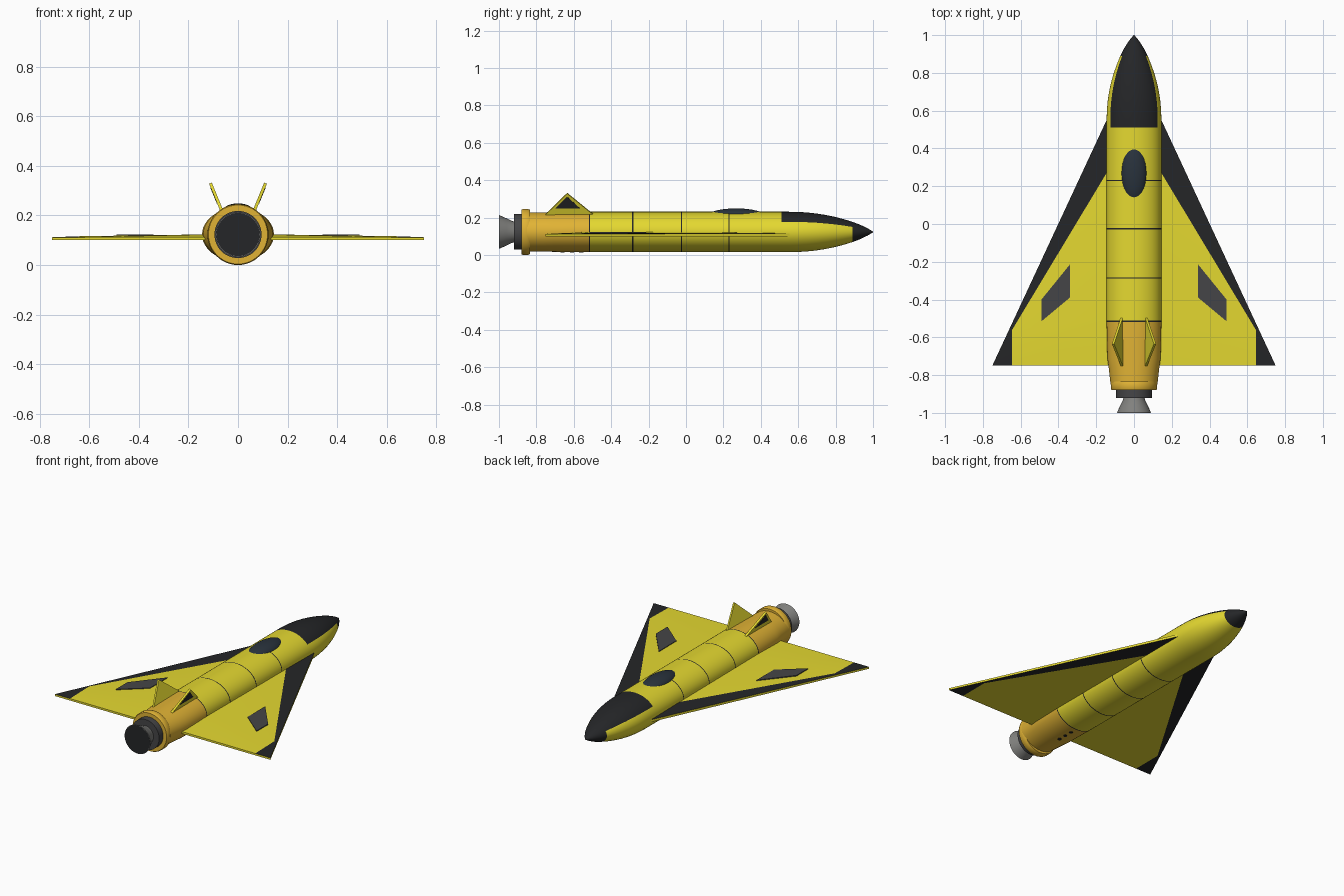
import bpy, bmesh, math
from mathutils import Vector

if "Cube" in bpy.data.objects:
    bpy.data.objects.remove(bpy.data.objects["Cube"])

CZ = 0.123   # height of the fuselage axis
SEG = 48


def mat(name, r, g, b):
    m = bpy.data.materials.new(name)
    m.diffuse_color = (r, g, b, 1)
    m.use_nodes = True
    m.node_tree.nodes["Principled BSDF"].inputs["Base Color"].default_value = m.diffuse_color
    return m


YELLOW = mat("yellow", 0.78, 0.69, 0.03)
ORANGE = mat("orange", 0.75, 0.45, 0.035)
BLACK = mat("black", 0.018, 0.019, 0.021)
GREY = mat("dark_grey", 0.06, 0.06, 0.063)
GLASS = mat("glass", 0.022, 0.032, 0.045)
STEEL = mat("steel", 0.22, 0.22, 0.21)


def finish(name, bm, mats, mirror=False, angle=30):
    bmesh.ops.recalc_face_normals(bm, faces=bm.faces)
    me = bpy.data.meshes.new(name)
    bm.to_mesh(me)
    bm.free()
    for m in mats:
        me.materials.append(m)
    ob = bpy.data.objects.new(name, me)
    bpy.context.collection.objects.link(ob)
    bpy.ops.object.select_all(action='DESELECT')
    ob.select_set(True)
    bpy.context.view_layer.objects.active = ob
    bpy.ops.object.shade_smooth_by_angle(angle=math.radians(angle))
    if mirror:
        ob.modifiers.new("mirror", 'MIRROR')
    return ob


def lathe(name, rings, mats, top_patch=None):
    """Loft ellipses along y; each ring is (y, rx, rz, material of next band)."""
    bm = bmesh.new()
    loops = []
    for y, rx, rz, _ in rings:
        loops.append([bm.verts.new((rx * math.cos(2 * math.pi * i / SEG), y,
                                    CZ + rz * math.sin(2 * math.pi * i / SEG)))
                      for i in range(SEG)])
    for k in range(len(rings) - 1):
        for i in range(SEG):
            j = (i + 1) % SEG
            f = bm.faces.new((loops[k][i], loops[k][j], loops[k + 1][j], loops[k + 1][i]))
            f.material_index = rings[k][3]
            # dark anti-glare patch over the upper 120 degrees
            if top_patch and rings[k][0] >= top_patch and SEG // 12 <= i < SEG * 5 // 12:
                f.material_index = 2
    bm.faces.new(loops[0]).material_index = rings[0][3]
    bm.faces.new(loops[-1]).material_index = rings[-1][3]
    return finish(name, bm, mats)


def prism(name, pts, offset, material, mirror=True):
    bm = bmesh.new()
    o = Vector(offset)
    a = [bm.verts.new(p) for p in pts]
    b = [bm.verts.new(Vector(p) + o) for p in pts]
    bm.faces.new(a)
    bm.faces.new(b)
    for i in range(len(a)):
        j = (i + 1) % len(a)
        bm.faces.new((a[i], a[j], b[j], b[i]))
    return finish(name, bm, [material], mirror)


# Fuselage: orange tail, yellow barrel with dark panel seams, ogive nose, black tip
RX, RZ = 0.145, 0.108
rings = [(-0.85, 0.124, 0.104, 1), (-0.76, 0.134, 0.105, 1), (-0.71, 0.141, 0.106, 1)]
for n, y in enumerate((-0.515, -0.285, -0.025, 0.23)):
    rings += [(y - 0.003, RX, RZ, 2), (y + 0.003, RX, RZ, 0)]
rings += [(0.51, RX, RZ, 0)]
for k in range(0, 7):
    t = k / 7 * 0.34
    s = 1 - 0.5 * (t / 0.34) ** 2.1
    rings.append((0.55 + t, RX * s, RZ * s, 0))
rings += [(0.89, 0.0725, 0.054, 2), (0.93, 0.052, 0.039, 2),
          (0.97, 0.027, 0.02, 2), (1.0, 0.002, 0.002, 2)]
lathe("fuselage", rings, [YELLOW, ORANGE, BLACK], top_patch=0.51)

# Engine: flange, dark collar, bell nozzle with a dark mouth
lathe("tail_flange", [(-0.88, 0.119, 0.119, 0), (-0.872, 0.123, 0.123, 0),
                      (-0.845, 0.123, 0.123, 0), (-0.835, 0.119, 0.119, 0)], [ORANGE])
lathe("engine_collar", [(-0.92, 0.095, 0.095, 0), (-0.87, 0.095, 0.095, 0)], [GREY])
lathe("nozzle", [(-0.999, 0.09, 0.09, 0), (-0.96, 0.073, 0.073, 0),
                 (-0.93, 0.058, 0.058, 0), (-0.91, 0.054, 0.054, 0)], [STEEL])
lathe("nozzle_mouth", [(-1.0, 0.087, 0.087, 0), (-0.995, 0.085, 0.085, 0)], [BLACK])

# Delta wing: yellow panel with dark leading strip and tip on both faces
plan = {"A": (0.10, 0.647, 0.115), "B": (0.75, -0.75, 0.112), "C": (0.645, -0.75, 0.112),
        "D": (0.645, -0.56, 0.116), "E": (0.10, 0.345, 0.119),
        "F": (0.10, -0.75, 0.113), "G": (0.10, -0.50, 0.124)}
bm = bmesh.new()
top = {k: bm.verts.new(p) for k, p in plan.items()}
low = {k: bm.verts.new((p[0], p[1], 0.10)) for k, p in plan.items()}
for zone, idx in (("ABDE", 1), ("BCD", 1), ("EDG", 0), ("GDCF", 0)):
    for layer in (top, low):
        bm.faces.new([layer[c] for c in zone]).material_index = idx
for a, b in ("AB", "BC", "CF", "FG", "GE", "EA"):
    bm.faces.new((top[a], top[b], low[b], low[a]))
finish("wing", bm, [YELLOW, BLACK], mirror=True, angle=20)

# Grey markings on top of the wings
prism("wing_marking", [(0.34, -0.215, 0.112), (0.34, -0.39, 0.112),
                       (0.49, -0.515, 0.112), (0.49, -0.40, 0.112)], (0, 0, 0.011), GREY)


# Canted tail fins with dark triangles on their outer faces
def cant(y, z, out=0.0):
    return Vector((0.066 + (z - 0.22) * 0.41, y, z)) + Vector((0.925, 0, -0.38)) * out


def fin_pts(pts, out):
    return [cant(y, z, out) for y, z in pts]


normal = Vector((0.925, 0, -0.38))
prism("tail_fin", fin_pts([(-0.76, 0.208), (-0.635, 0.33), (-0.485, 0.208)], -0.006),
      normal * 0.012, YELLOW)
prism("fin_marking", fin_pts([(-0.70, 0.25), (-0.636, 0.314), (-0.565, 0.25)], 0.004),
      normal * 0.0035, BLACK)

# Canopy
bm = bmesh.new()
bmesh.ops.create_uvsphere(bm, u_segments=32, v_segments=16, radius=1)
for v in bm.verts:
    v.co = Vector((v.co.x * 0.068, v.co.y * 0.152, v.co.z * 0.04)) + Vector((0, 0.268, 0.209))
finish("canopy", bm, [GLASS], angle=60)

# Belly vents
for n in range(3):
    bm = bmesh.new()
    bmesh.ops.create_cone(bm, cap_ends=True, segments=16, radius1=0.011, radius2=0.011, depth=0.012)
    bmesh.ops.translate(bm, verts=bm.verts, vec=(0, -0.66 + n * 0.05, 0.019))
    finish("belly_vent", bm, [BLACK])
